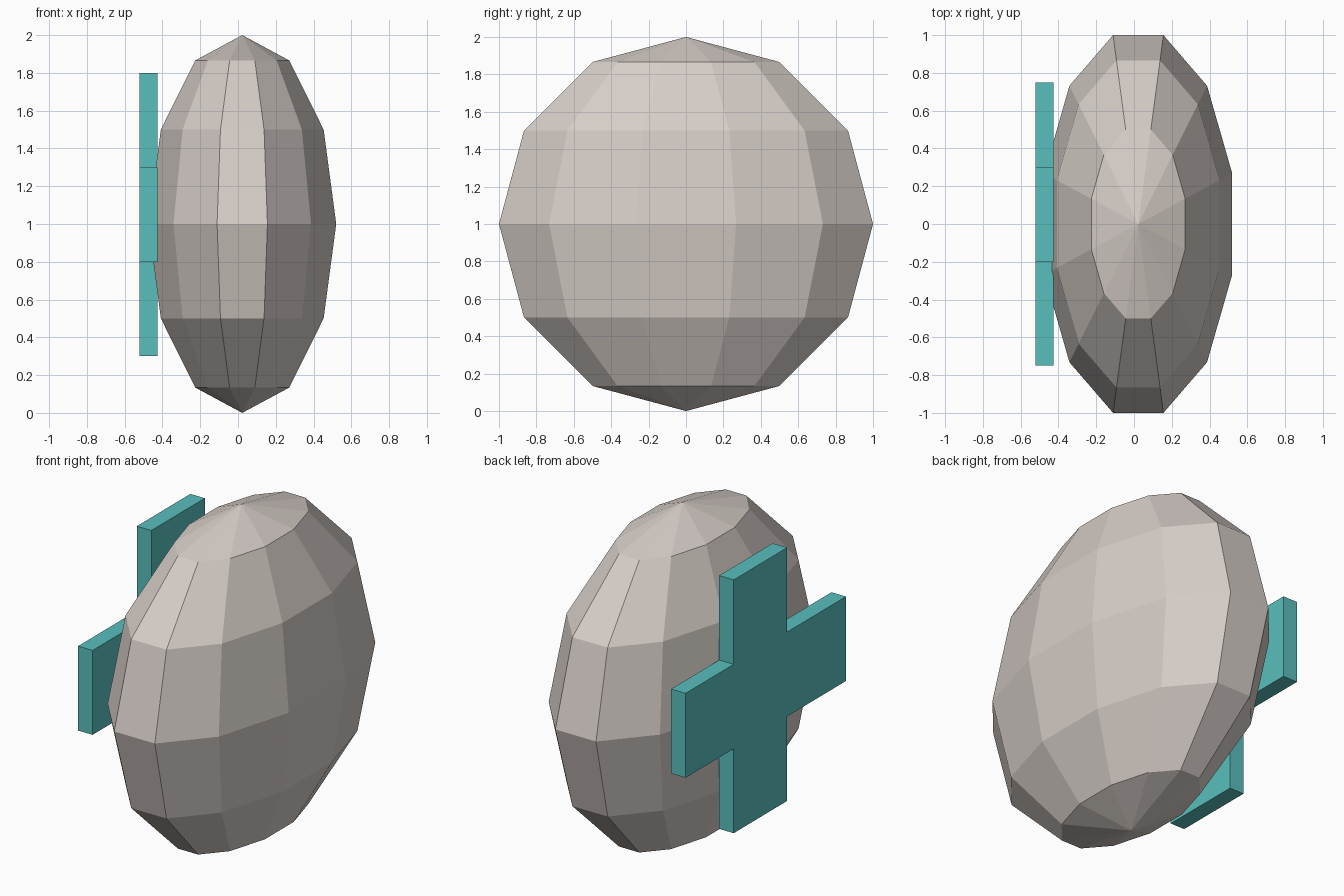
import bpy, bmesh, math
from mathutils import Matrix

if "Cube" in bpy.data.objects:
    bpy.data.objects.remove(bpy.data.objects["Cube"])


def material(name, rgb):
    m = bpy.data.materials.new(name)
    m.diffuse_color = (*rgb, 1)
    m.use_nodes = True
    m.node_tree.nodes["Principled BSDF"].inputs["Base Color"].default_value = m.diffuse_color
    return m


def add_object(name, bm, mat):
    bmesh.ops.recalc_face_normals(bm, faces=bm.faces)
    mesh = bpy.data.meshes.new(name)
    bm.to_mesh(mesh)
    bm.free()
    mesh.materials.append(mat)
    ob = bpy.data.objects.new(name, mesh)
    bpy.context.collection.objects.link(ob)
    return ob


stone = material("warm grey", (0.67, 0.61, 0.57))
teal = material("teal", (0.10, 0.52, 0.51))

# Flattened low-poly body: 12 sides, 6 rings, flat sides facing front and right
bm = bmesh.new()
bmesh.ops.create_uvsphere(bm, u_segments=12, v_segments=6, radius=1)
widen = 1 / math.cos(math.radians(15))
place = (Matrix.Translation((0.0225, 0, 1))
         @ Matrix.Diagonal((0.4975 * widen, widen, 1, 1))
         @ Matrix.Rotation(math.radians(15), 4, 'Z'))
bmesh.ops.transform(bm, matrix=place, verts=bm.verts)
add_object("body", bm, stone)

# Cross plate on the left side: outline in y, z extruded along x
y0, y1, z0, z1 = -0.2, 0.3, 0.8, 1.3      # inner corners
ya, yb, za, zb = -0.75, 0.75, 0.3, 1.8    # arm ends
outline = [(y0, za), (y1, za), (y1, z0), (yb, z0), (yb, z1), (y1, z1),
           (y1, zb), (y0, zb), (y0, z1), (ya, z1), (ya, z0), (y0, z0)]
bm = bmesh.new()
face = bm.faces.new([bm.verts.new((-0.5225, y, z)) for y, z in outline])
ext = bmesh.ops.extrude_face_region(bm, geom=[face], use_keep_orig=True)
moved = [g for g in ext["geom"] if isinstance(g, bmesh.types.BMVert)]
bmesh.ops.translate(bm, verts=moved, vec=(0.095, 0, 0))
add_object("cross_plate", bm, teal)
